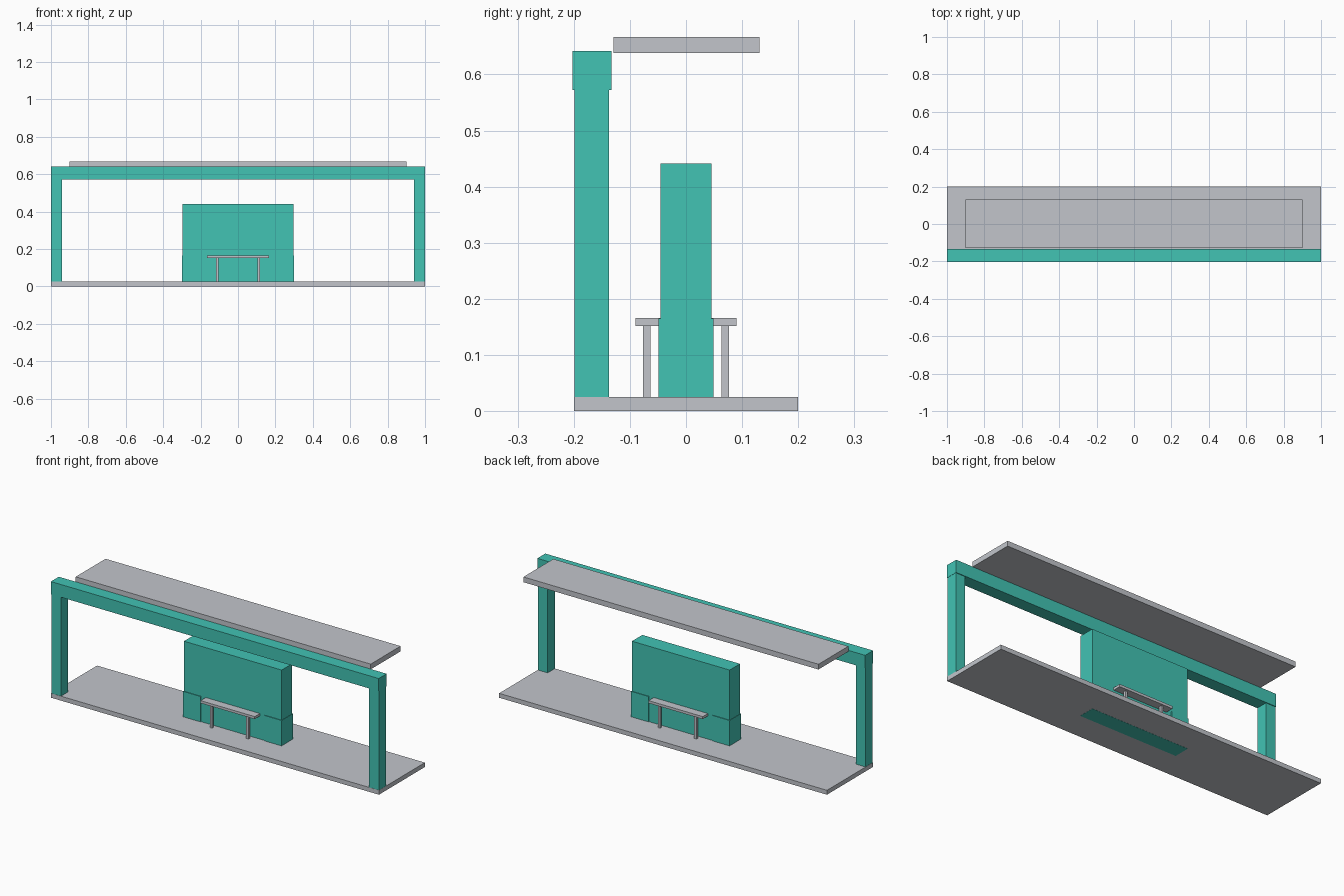
import bpy
import bmesh
from mathutils import Vector

default = bpy.data.objects.get("Cube")
if default:
    bpy.data.objects.remove(default, do_unlink=True)


def make_material(name, rgb):
    mat = bpy.data.materials.new(name)
    mat.use_nodes = True
    colour = (*rgb, 1.0)
    mat.diffuse_color = colour
    mat.node_tree.nodes["Principled BSDF"].inputs["Base Color"].default_value = colour
    return mat


teal = make_material("teal", (0.054, 0.546, 0.456))
grey = make_material("light grey", (0.54, 0.56, 0.60))


def box(name, mat, x, y, z):
    """Flat-sided box spanning the given (min, max) ranges."""
    low, high = Vector((x[0], y[0], z[0])), Vector((x[1], y[1], z[1]))
    centre, size = (low + high) / 2, high - low
    bm = bmesh.new()
    bmesh.ops.create_cube(bm, size=1)
    bmesh.ops.scale(bm, vec=size, verts=bm.verts)
    mesh = bpy.data.meshes.new(name)
    bm.to_mesh(mesh)
    bm.free()
    mesh.materials.append(mat)
    obj = bpy.data.objects.new(name, mesh)
    obj.location = centre
    bpy.context.collection.objects.link(obj)
    return obj


def mirrored(low, high, sign):
    return (low, high) if sign > 0 else (-high, -low)


sides = (("left", 1), ("right", -1))

# Platform slab and floating roof slab
box("platform", grey, (-1, 1), (-0.2, 0.2), (0.0006, 0.025))
box("roof", grey, (-0.9, 0.9), (-0.129, 0.131), (0.638, 0.667))

# Front portal frame
box("frame_beam", teal, (-1, 1), (-0.202, -0.133), (0.572, 0.642))
for side, s in sides:
    box(f"{side}_post", teal, mirrored(0.94, 0.999, s), (-0.199, -0.137), (0.001, 0.6))

# Central wall with low raised pads at both ends
box("wall", teal, (-0.298, 0.298), (-0.045, 0.045), (0, 0.441))
for side, s in sides:
    box(f"{side}_wall_pad", teal, mirrored(0.195, 0.3, s), (-0.049, 0.049), (0.001, 0.165))

# Bench passing through the wall, with legs on both faces
box("bench_seat", grey, (-0.165, 0.165), (-0.09, 0.09), (0.152, 0.166))
for side, s in sides:
    for end, t in (("back", 1), ("front", -1)):
        box(f"{end}_{side}_bench_leg", grey, mirrored(0.104, 0.118, s),
            mirrored(0.063, 0.077, t), (0.001, 0.155))
